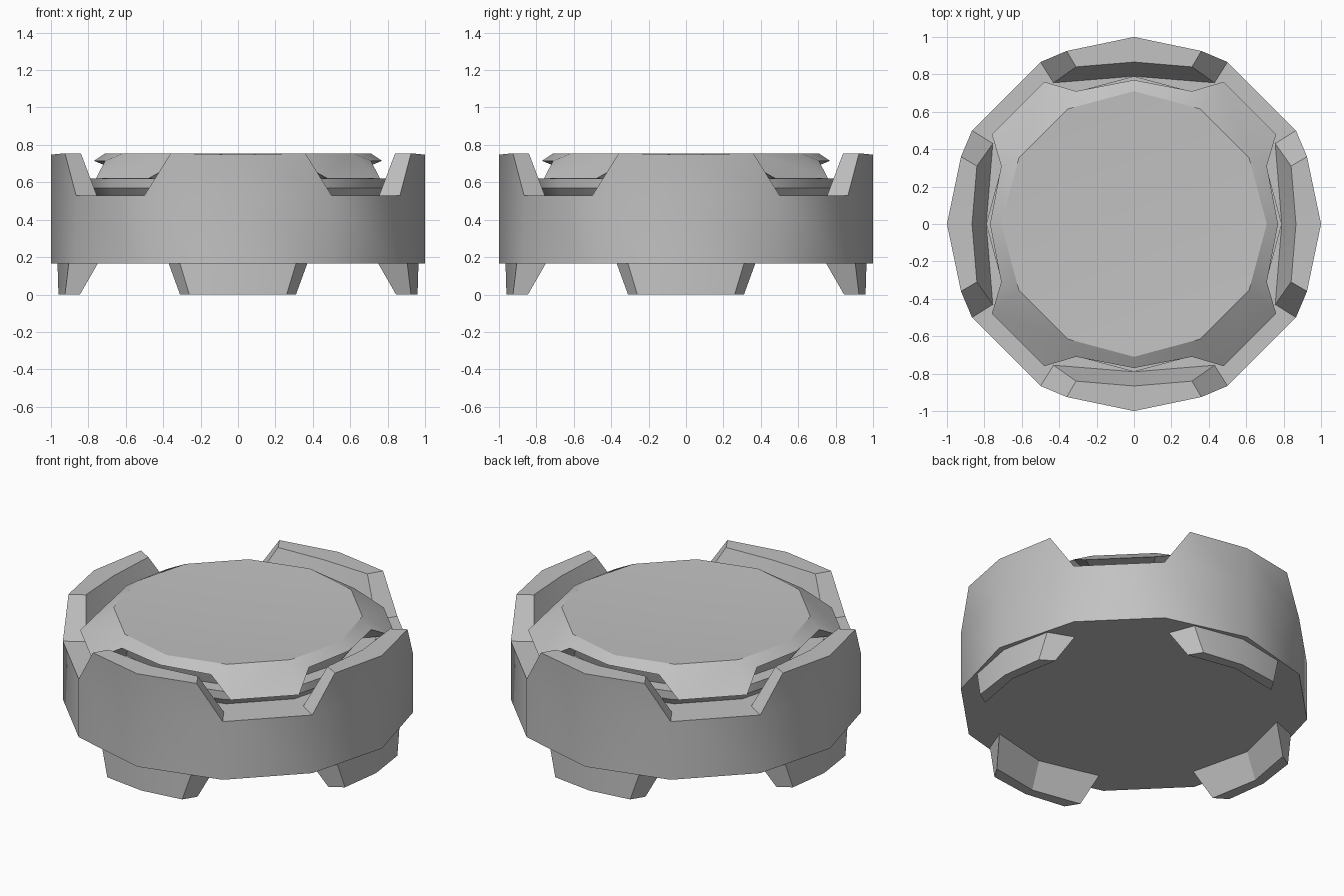
import bpy, bmesh, math
from mathutils import Matrix, Vector

if "Cube" in bpy.data.objects:
    bpy.data.objects.remove(bpy.data.objects["Cube"])

grey = bpy.data.materials.new("plain_grey")
grey.diffuse_color = (0.54, 0.54, 0.54, 1)
grey.use_nodes = True
grey.node_tree.nodes["Principled BSDF"].inputs["Base Color"].default_value = grey.diffuse_color


def finish(name, bm, angle):
    bmesh.ops.remove_doubles(bm, verts=bm.verts, dist=0.0005)
    bmesh.ops.dissolve_limit(bm, angle_limit=0.01, verts=bm.verts, edges=bm.edges)
    bmesh.ops.recalc_face_normals(bm, faces=bm.faces)
    mesh = bpy.data.meshes.new(name)
    bm.to_mesh(mesh)
    bm.free()
    mesh.materials.append(grey)
    obj = bpy.data.objects.new(name, mesh)
    bpy.context.collection.objects.link(obj)
    bpy.ops.object.select_all(action='DESELECT')
    obj.select_set(True)
    bpy.context.view_layer.objects.active = obj
    bpy.ops.object.shade_smooth_by_angle(angle=math.radians(angle))
    return obj


def four_fold(name, faces, angle):
    """Build from half-sector faces: mirror them, then repeat four times about z."""
    bm = bmesh.new()
    for k in range(4):
        rot = Matrix.Rotation(k * math.pi / 2, 3, 'Z')
        for face in faces:
            for side in (1, -1):
                verts = [bm.verts.new(rot @ Vector((side * x, y, z))) for x, y, z in face]
                bm.faces.new(verts if side == 1 else verts[::-1])
    return finish(name, bm, angle)


# Twelve-sided body with four raised wall pieces and four notches
LOW, LEDGE, TOP = 0.165, 0.53, 0.755
A0, A1, A2 = (0, 1, LOW), (0, 1, LEDGE), (0, 1, 0.748)
B2 = (0.36, 0.925, TOP)
C0, C1 = (0.5, 0.866, LOW), (0.5, 0.866, LEDGE)
D0, D1 = (0.683, 0.683, LOW), (0.683, 0.683, LEDGE)
a1, a2, b2 = (0, 0.79, LEDGE), (0, 0.866, 0.748), (0.31, 0.84, TOP)
c1, d1 = (0.43, 0.755, LEDGE), (0.5925, 0.5925, LEDGE)
four_fold("body", [
    [A0, C0, C1, A1], [A1, C1, B2, A2], [C0, D0, D1, C1],   # outer wall
    [A2, B2, b2, a2], [B2, C1, c1, b2],                     # rim and notch ends
    [C1, D1, d1, c1], [a2, b2, c1, a1],                     # ledge, inner wall
    [a1, c1, d1, (0, 0, LEDGE)],                            # floor
    [A0, C0, D0, (0, 0, LOW)],                              # underside
], 33)

# Lid with a shallow dished top and four flaps that hang over the notches
T0, T1, Td = (0, 0.71, TOP), (0.355, 0.615, TOP), (0.485, 0.485, TOP)
DISH = (0, 0, 0.725)
E0, E1 = (0, 0.77, 0.715), (0.31, 0.71, 0.715)
F, Fd = (0.48, 0.76, 0.62), (0.62, 0.62, 0.62)
e0, e1 = (0, 0.71, 0.69), (0.31, 0.65, 0.69)
f, fd = (0.44, 0.70, 0.618), (0.57, 0.57, 0.618)
g0, g1, gd = (0, 0.70, 0.618), (0.35, 0.606, 0.618), (0.478, 0.478, 0.618)
four_fold("lid", [
    [T0, T1, DISH], [T1, Td, DISH],                         # dished top
    [T0, E0, E1, T1], [T1, E1, F], [T1, F, Fd, Td],         # sloped edge
    [E0, e0, e1, E1], [E1, e1, f, F], [F, f, fd, Fd],       # undercut
    [e0, g0, g1, e1], [e1, g1, f], [f, g1, gd, fd],
    [g0, g1, gd, (0, 0, 0.618)],
], 25)

# Base ring under the lid
bm = bmesh.new()
rings = []
for r, z in ((0.76, 0.53), (0.79, 0.57), (0.79, 0.62)):
    rings.append([bm.verts.new((r * math.cos(i * math.pi / 6), r * math.sin(i * math.pi / 6), z))
                  for i in range(12)])
for lo, hi in zip(rings, rings[1:]):
    for i in range(12):
        j = (i + 1) % 12
        bm.faces.new((lo[i], lo[j], hi[j], hi[i]))
bm.faces.new(rings[0])
bm.faces.new(rings[-1])
finish("base_ring", bm, 33)

# Four tapered feet
P0, P1 = (0, 0.965, LOW), (0, 0.96, 0)
Q0, Q1 = (0.31, 0.905, LOW), (0.26, 0.925, 0)
R0, R1 = (0.37, 0.75, LOW), (0.31, 0.845, 0)
S0, S1 = (0, 0.84, LOW), (0, 0.90, 0)
four_fold("feet", [
    [P0, Q0, Q1, P1], [Q0, R0, R1, Q1], [R0, S0, S1, R1],
    [P1, Q1, R1, S1], [P0, Q0, R0, S0],
], 20)
